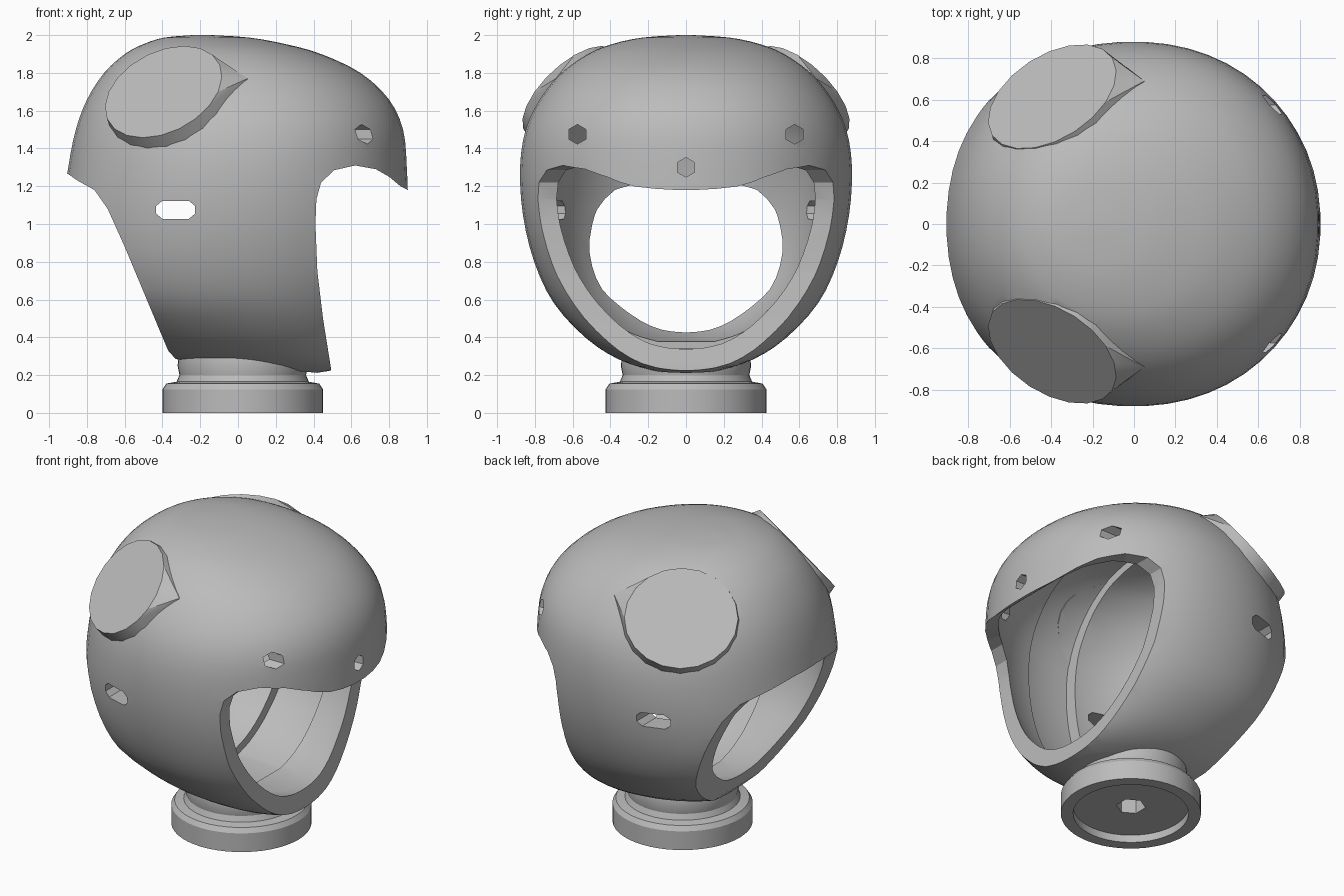
import bpy, bmesh, math
from mathutils import Vector, Matrix

cube = bpy.data.objects.get("Cube")
if cube:
    bpy.data.objects.remove(cube)

grey = bpy.data.materials.new("plain grey")
grey.use_nodes = True
grey.diffuse_color = (0.5, 0.5, 0.5, 1)
grey.node_tree.nodes["Principled BSDF"].inputs["Base Color"].default_value = (0.5, 0.5, 0.5, 1)


def make(name, bm):
    bmesh.ops.recalc_face_normals(bm, faces=bm.faces)
    me = bpy.data.meshes.new(name)
    bm.to_mesh(me)
    bm.free()
    ob = bpy.data.objects.new(name, me)
    ob.data.materials.append(grey)
    bpy.context.collection.objects.link(ob)
    return ob


def activate(ob):
    bpy.ops.object.select_all(action='DESELECT')
    ob.select_set(True)
    bpy.context.view_layer.objects.active = ob


def cut(ob, cutter):
    cutter.hide_render = True
    activate(ob)
    mod = ob.modifiers.new("cut", 'BOOLEAN')
    mod.operation, mod.solver, mod.object = 'DIFFERENCE', 'EXACT', cutter
    bpy.ops.object.modifier_apply(modifier=mod.name)
    bpy.data.objects.remove(cutter)


def smooth(ob, degrees):
    activate(ob)
    bpy.ops.object.shade_smooth_by_angle(angle=math.radians(degrees))


def spline(stations, steps):
    """Catmull-Rom through the stations."""
    pts = [Vector(s) for s in stations]
    pts = [pts[0]] + pts + [pts[-1]]
    out = []
    for a, b, c, d in zip(pts, pts[1:], pts[2:], pts[3:]):
        for k in range(steps):
            t = k / steps
            out.append(0.5 * (2 * b + (c - a) * t + (2 * a - 5 * b + 4 * c - d) * t * t
                              + (3 * b - a - 3 * c + d) * t ** 3))
    return out + [pts[-1]]


# height, back reach, front reach, half width of each level of the head
LEVELS = [(2.0, -.24, -.14, .04), (1.987, -.39, .06, .23), (1.953, -.5, .25, .39),
          (1.9, -.6, .44, .52), (1.8, -.71, .65, .66), (1.66, -.8, .8, .775),
          (1.5, -.86, .875, .85), (1.3, -.9, .895, .88), (1.05, -.93, .9, .865),
          (.8, -.91, .87, .805), (.58, -.8, .8, .7), (.4, -.62, .7, .53),
          (.3, -.48, .6, .37), (.25, -.3, .42, .22)]


def head(sx=1, sy=1, sz=1, segs=56):
    bm = bmesh.new()
    rings = []
    power = 2 / 2.1

    def squarish(c):
        return math.copysign(abs(c) ** power, c)

    for z, back, front, half in spline(LEVELS, 3):
        ring = []
        for i in range(segs):
            a = math.tau * (i + .5) / segs
            x = (back + front) / 2 + (front - back) / 2 * squarish(math.cos(a))
            tilt = .09 * x * max(0, (.6 - z) / .35)
            y = half * squarish(math.sin(a))
            ring.append(bm.verts.new((x * sx, y * sy, 1.15 + (z - tilt - 1.15) * sz)))
        rings.append(ring)
    for r, s in zip(rings, rings[1:]):
        for i in range(segs):
            j = (i + 1) % segs
            bm.faces.new((r[i], r[j], s[j], s[i]))
    bm.faces.new(rings[0])
    bm.faces.new(rings[-1])
    return bm


def head_slice(name, scale, start, end):
    bm = head(*scale)
    for x, way in ((start, -1), (end, 1)):
        bmesh.ops.bisect_plane(bm, geom=bm.verts[:] + bm.edges[:] + bm.faces[:], plane_co=(x, 0, 0),
                               plane_no=(way, 0, 0), clear_outer=True)
        bmesh.ops.holes_fill(bm, edges=[e for e in bm.edges if e.is_boundary])
    return make(name, bm)


def prism(name, outline, depth, matrix=Matrix()):
    """Outline in x and z, pushed both ways along y."""
    bm = bmesh.new()
    ends = [[bm.verts.new((x, y, z)) for x, z in outline] for y in (-depth, depth)]
    for e in ends:
        bm.faces.new(e)
    n = len(outline)
    for i in range(n):
        j = (i + 1) % n
        bm.faces.new((ends[0][i], ends[0][j], ends[1][j], ends[1][i]))
    bm.transform(matrix)
    return make(name, bm)


def hexagon(r):
    return [(r * math.sin(math.tau * i / 6), r * math.cos(math.tau * i / 6)) for i in range(6)]


# hollow head shell: thick rear wall, wide groove, medium front wall
shell = make("helmet_shell", head())
cut(shell, head_slice("rear_cavity", (.95, .83, .87), -2, .05))
cut(shell, head_slice("front_cavity", (.93, .89, .88), .03, 2))
cut(shell, head_slice("groove", (.95, .925, .925), -.14, .19))

# face opening and rear opening
face = [(1.2, 1.17), (.9, 1.18), (.86, 1.2), (.8, 1.25), (.73, 1.29), (.62, 1.31), (.51, 1.285),
        (.44, 1.22), (.415, 1.13), (.41, 1), (.42, .75), (.45, .5), (.49, .25), (.51, .1), (1.2, .1)]
rear = [(-1.2, 1.28), (-.9, 1.265), (-.85, 1.23), (-.76, 1.18), (-.69, 1.08), (-.6, .88),
        (-.37, .33), (-.33, .285), (-.32, .1), (-1.2, .1)]
cut(shell, prism("face_cutter", face, 1.2))
cut(shell, prism("rear_cutter", rear, 1.2))

# side slots and hexagonal brow holes
slot = [(sx * a - .33, sz * b + 1.075) for sx, sz, a, b in
        [(1, 1, .07, .048), (1, 1, .103, .02), (1, -1, .103, .02), (1, -1, .07, .048),
         (-1, -1, .07, .048), (-1, -1, .103, .02), (-1, 1, .103, .02), (-1, 1, .07, .048)]]
cut(shell, prism("slot_cutter", slot, 1.2))
turn = Matrix.Rotation(math.pi / 2, 4, 'Z')
for y, z in ((-.575, 1.475), (.575, 1.475), (0, 1.3)):
    cut(shell, prism("hole_cutter", hexagon(.052), .4, Matrix.Translation((.85, y, z)) @ turn))


def disc(centre, normal, rings, tip=None):
    """Oval slab from rings of (depth, size), with an optional point."""
    u = normal.cross(Vector((0, 0, 1))).normalized()
    v = normal.cross(u)
    bm = bmesh.new()
    for depth, size in rings:
        for i in range(20):
            a = math.tau * i / 20
            oval = u * .345 * math.cos(a) + v * .315 * math.sin(a)
            bm.verts.new(centre + size * oval - normal * depth)
    if tip:
        bm.verts.new(tip)
    bmesh.ops.convex_hull(bm, input=bm.verts)
    bmesh.ops.dissolve_limit(bm, angle_limit=.02, verts=bm.verts, edges=bm.edges)
    return bm


# flat ear discs with a pointed forward edge, set into the shell
for side, label in ((1, "left"), (-1, "right")):
    normal = Vector((-.42, .65 * side, .64)).normalized()
    centre = Vector((-.395, .615 * side, 1.7))
    cut(shell, make("disc_cutter", disc(centre, normal, [(.012, 1), (-.25, 1)])))
    ear = make("ear_disc_" + label,
               disc(centre, normal, [(0, 1), (.18, 1.1)], (.05, .69 * side, 1.77)))
    cut(ear, make("ear_trim", head(.92, .92, .92)))
    smooth(ear, 25)
smooth(shell, 30)

# neck and round foot, recessed underneath
profile = [(0, .29), (.34, .29), (.345, .25), (.335, .2), (.35, .165), (.405, .155), (.425, .125),
           (.425, 0), (.35, 0), (.35, .05), (0, .05)]
bm = bmesh.new()
pts = [bm.verts.new((r, 0, z)) for r, z in profile]
edges = [bm.edges.new(pair) for pair in zip(pts, pts[1:])]
bmesh.ops.spin(bm, geom=pts + edges, cent=(0, 0, 0), axis=(0, 0, 1), angle=math.tau, steps=48)
bmesh.ops.remove_doubles(bm, verts=bm.verts, dist=.0005)
bmesh.ops.translate(bm, verts=bm.verts, vec=(.025, 0, 0))
foot = make("neck_foot", bm)
lay = Matrix.Translation((.025, 0, .1)) @ Matrix.Rotation(math.pi / 2, 4, 'X')
cut(foot, prism("socket_cutter", hexagon(.09), .12, lay))
smooth(foot, 30)
